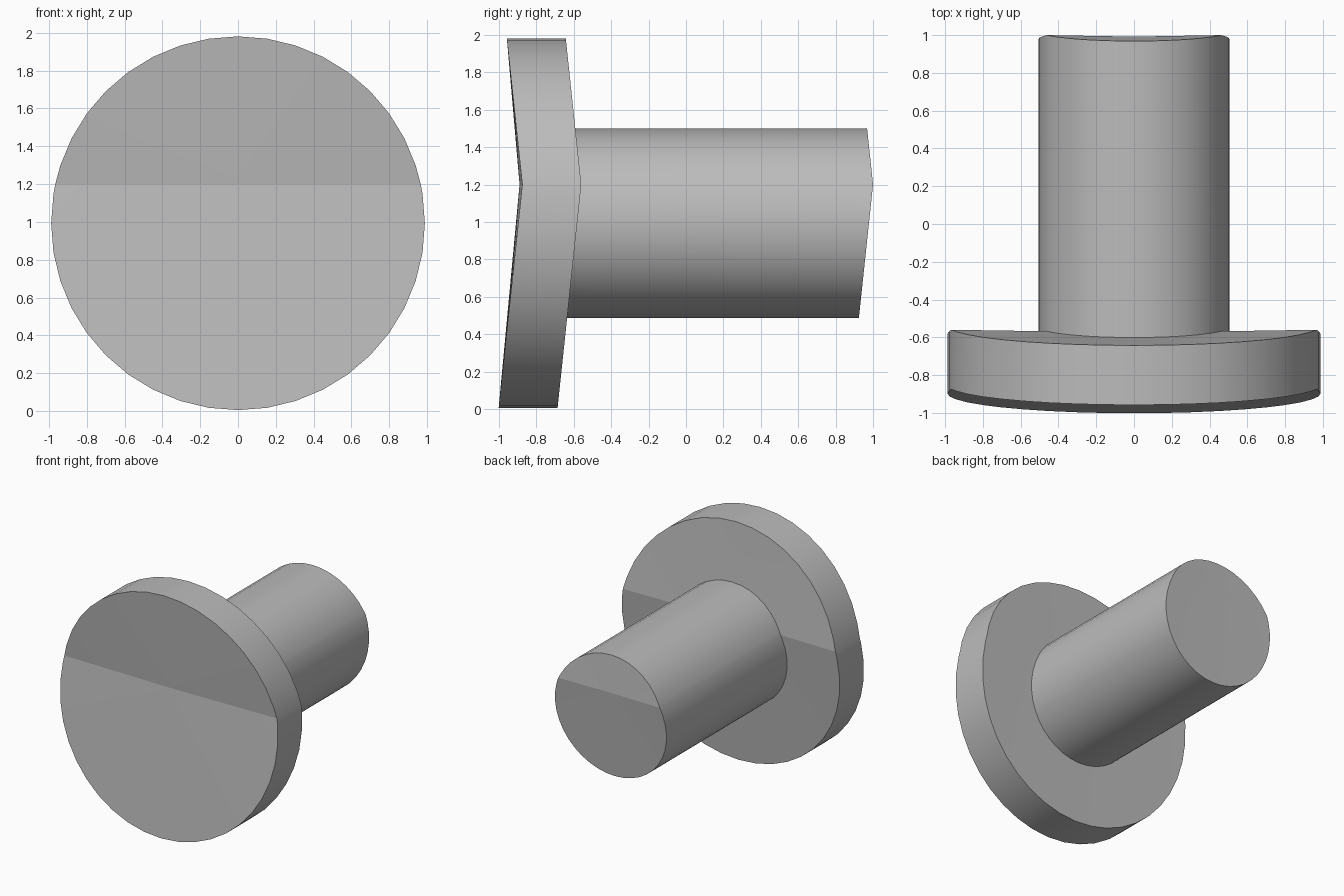
import bpy
import bmesh
import math

cube = bpy.data.objects.get("Cube")
if cube:
    bpy.data.objects.remove(cube)

AXIS_Z, FOLD_Z, SLOPE, SEGMENTS = 0.993, 1.2, 0.106, 40

grey = bpy.data.materials.new("plain_grey")
grey.use_nodes = True
colour = (0.5, 0.5, 0.5, 1)
grey.diffuse_color = colour
grey.node_tree.nodes["Principled BSDF"].inputs["Base Color"].default_value = colour


def folded_rod(name, radius, front, back, dip):
    """Round rod along y whose ends follow a shallow V folded at FOLD_Z.
    front and back are signed: (y at the fold, slope direction)."""
    angles = [2 * math.pi * i / SEGMENTS for i in range(SEGMENTS)]
    fold = math.asin((FOLD_Z - AXIS_Z) / radius / 0.999)
    angles = sorted(angles + [fold, math.pi - fold])
    bm = bmesh.new()
    rings, hubs = [], []
    for y in (front, back):
        ring = []
        for a in angles:
            z = AXIS_Z + radius * math.sin(a)
            ring.append(bm.verts.new((radius * math.cos(a), y - SLOPE * abs(z - FOLD_Z), z)))
        rings.append(ring)
        hubs.append(bm.verts.new((0, y - dip, FOLD_Z)))
    count = len(angles)
    for i in range(count):
        j = (i + 1) % count
        bm.faces.new((rings[0][i], rings[0][j], rings[1][j], rings[1][i]))
        bm.faces.new((hubs[0], rings[0][j], rings[0][i]))
        bm.faces.new((hubs[1], rings[1][i], rings[1][j]))
    bmesh.ops.recalc_face_normals(bm, faces=bm.faces)
    mesh = bpy.data.meshes.new(name)
    bm.to_mesh(mesh)
    bm.free()
    mesh.materials.append(grey)
    obj = bpy.data.objects.new(name, mesh)
    bpy.context.collection.objects.link(obj)
    bpy.ops.object.select_all(action="DESELECT")
    obj.select_set(True)
    bpy.context.view_layer.objects.active = obj
    bpy.ops.object.shade_smooth_by_angle(angle=math.radians(10.5))
    return obj


# Wide flat head at the front, narrower shank running to the back
folded_rod("head_disc", 0.988, -0.875, -0.56, 0.015)
folded_rod("shank", 0.506, -0.7, 1.0, 0.008)
